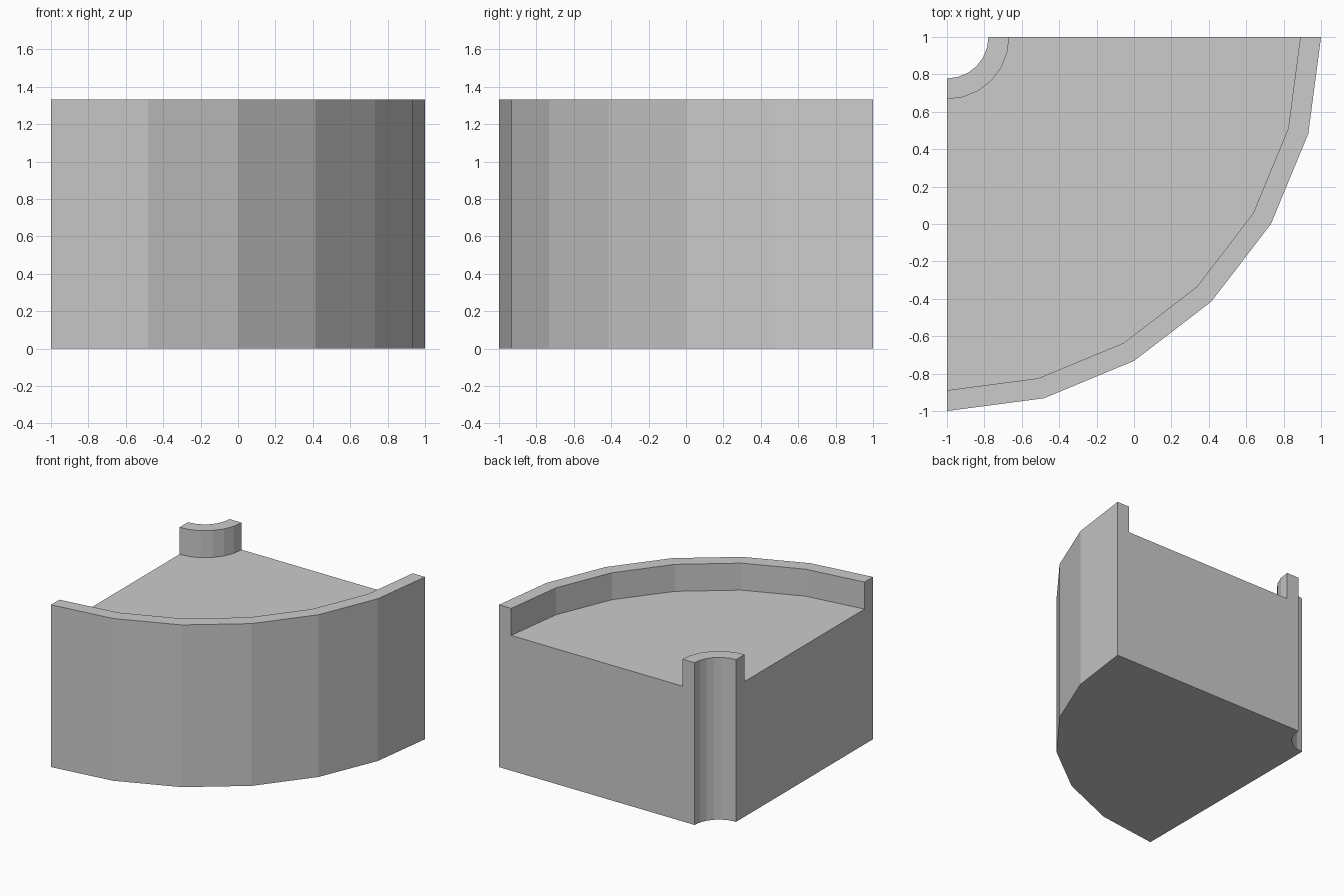
import bpy, bmesh, math

if "Cube" in bpy.data.objects:
    bpy.data.objects.remove(bpy.data.objects["Cube"])

SEGMENTS = 6
CENTRE = (-1.0, 1.0)

# Radial cross-section (radius, height): inner post, sunken floor, outer rim
profile = [(0.222, 0), (2, 0), (2, 1.333), (1.889, 1.333),
           (1.889, 1.111), (0.333, 1.111), (0.333, 1.333), (0.222, 1.333)]

bm = bmesh.new()

# Sweep the section through a quarter turn
rings = []
for i in range(SEGMENTS + 1):
    a = -math.pi / 2 * (1 - i / SEGMENTS)
    rings.append([bm.verts.new((CENTRE[0] + r * math.cos(a),
                                CENTRE[1] + r * math.sin(a), z))
                  for r, z in profile])

n = len(profile)
for a, b in zip(rings, rings[1:]):
    for j in range(n):
        k = (j + 1) % n
        bm.faces.new((a[j], a[k], b[k], b[j]))

# Flat end walls
bm.faces.new(rings[0])
bm.faces.new(rings[-1])
bmesh.ops.recalc_face_normals(bm, faces=bm.faces)

mesh = bpy.data.meshes.new("quarter_round_block")
bm.to_mesh(mesh)
bm.free()
block = bpy.data.objects.new("quarter_round_block", mesh)
bpy.context.collection.objects.link(block)
